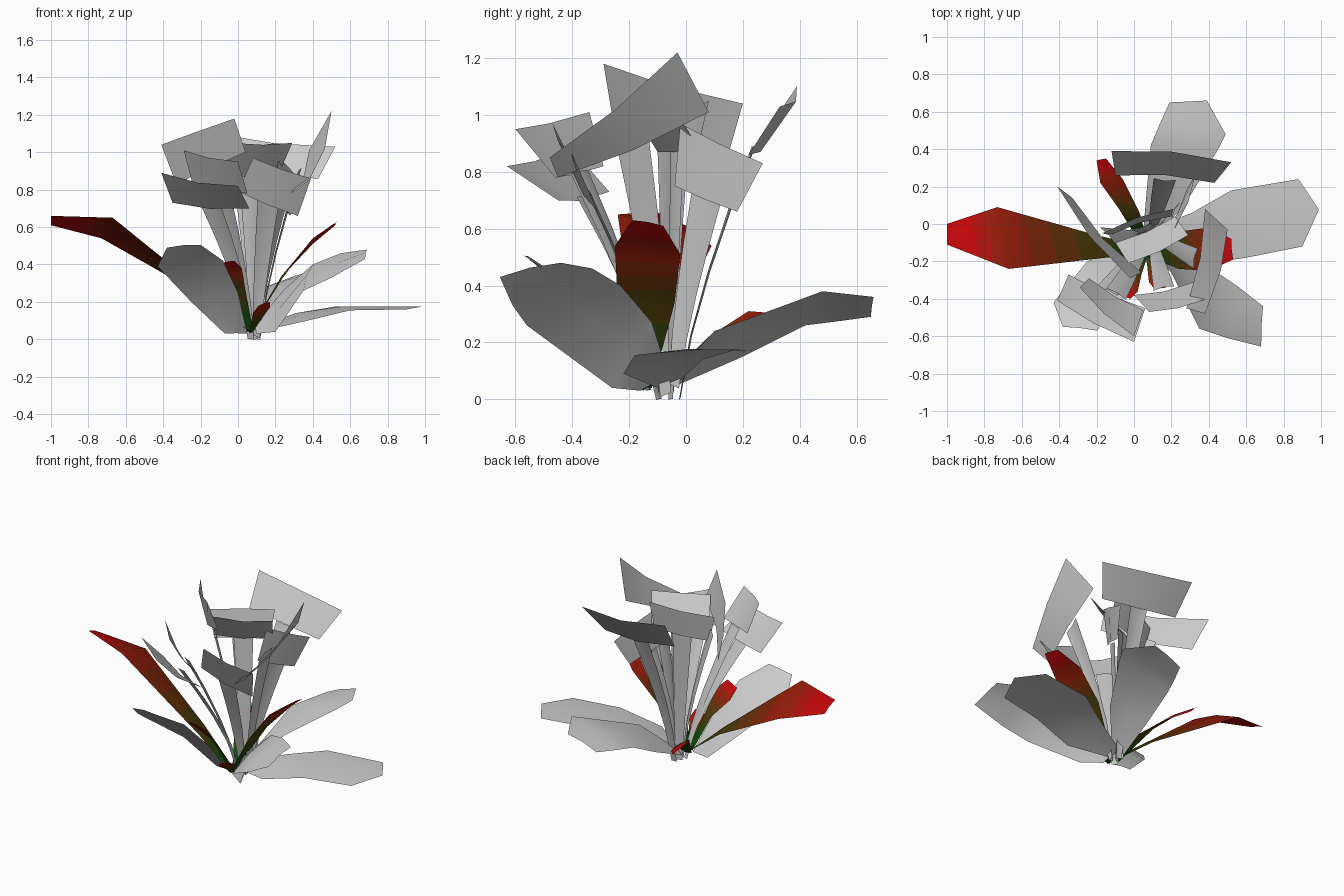
import bpy
from mathutils import Vector as V

if "Cube" in bpy.data.objects:
    bpy.data.objects.remove(bpy.data.objects["Cube"])


# green to red colour ramp for the red leaves
RAMP = []
for i in range(8):
    t = i / 7
    m = bpy.data.materials.new("leaf_tone_%d" % i)
    m.diffuse_color = (0.005 + 0.55 * t ** 1.7, 0.07 * (1 - t) ** 1.5 + 0.002, 0.003, 1)
    m.use_nodes = True
    m.node_tree.nodes["Principled BSDF"].inputs["Base Color"].default_value = m.diffuse_color
    RAMP.append(m)


def strip(rows, fold, tip=0.0):
    """Folded strip: each row is a left/right edge pair plus a raised midrib."""
    rows = [(V(a), V(b)) for a, b in rows]
    centres = [(a + b) / 2 for a, b in rows]
    verts, faces = [], []
    for i, (a, b) in enumerate(rows):
        along = centres[min(i + 1, len(rows) - 1)] - centres[max(i - 1, 0)]
        n = (b - a).cross(along).normalized()
        if n.z < 0:
            n = -n
        mid = centres[i] + n * fold * (b - a).length
        if i == len(rows) - 1:
            mid += along.normalized() * tip
        verts += [a, mid, b]
    for i in range(len(rows) - 1):
        for j in (0, 1):
            k = 3 * i + j
            faces.append((k, k + 1, k + 4, k + 3))
    return verts, faces


def make_object(name, parts, ramp=False):
    verts, faces = [], []
    for v, f in parts:
        off = len(verts)
        verts += v
        faces += [tuple(i + off for i in q) for q in f]
    me = bpy.data.meshes.new(name)
    me.from_pydata(verts, [], faces)
    ob = bpy.data.objects.new(name, me)
    bpy.context.collection.objects.link(ob)
    me.shade_smooth()
    if ramp:
        for m in RAMP:
            me.materials.append(m)
        steps = len(faces) // 2
        for p in me.polygons:
            p.material_index = min(7, int(8 * (p.index // 2) / (steps - 1)))
    return ob


def refine(rows, n=4):
    """Subdivide rows so the colour ramp is gradual."""
    out = []
    for (a, b), (c, d) in zip(rows, rows[1:]):
        for k in range(n):
            t = k / n
            out.append((V(a).lerp(V(c), t), V(b).lerp(V(d), t)))
    return out + [rows[-1]]


# broad grey leaves
make_object("right_leaf", [strip([
    ((.08, -.03, .06), (.10, -.10, .04)), ((.31, .06, .14), (.33, -.22, .09)),
    ((.52, .18, .175), (.60, -.18, .155)), ((.88, .24, .17), (.90, -.12, .16))], .03, .10)])
make_object("back_leaf", [strip([
    ((.05, -.03, .05), (.12, -.06, .07)), ((.07, .20, .15), (.27, .10, .24)),
    ((.09, .42, .26), (.45, .40, .35)), ((.14, .54, .275), (.49, .48, .38)),
    ((.19, .65, .29), (.39, .66, .36))], .04)])
make_object("front_right_leaf", [strip([
    ((.10, -.16, .03), (.09, -.06, .08)), ((.20, -.26, .04), (.25, -.12, .27)),
    ((.35, -.56, .26), (.40, -.23, .40)), ((.50, -.61, .33), (.55, -.33, .46)),
    ((.68, -.655, .43), (.69, -.44, .48))], .04)])
make_object("front_left_leaf", [strip([
    ((-.07, -.12, .03), (.05, -.14, .03)), ((-.25, -.20, .20), (.00, -.30, .25)),
    ((-.43, -.42, .39), (-.08, -.44, .42)), ((-.38, -.55, .49), (-.20, -.57, .505))], .04)])

# red leaves fading to green at the base
make_object("left_red_leaf", [strip(refine([
    ((.06, -.12, .04), (.06, -.17, .04)), ((-.20, -.06, .24), (-.15, -.18, .23)),
    ((-.73, .09, .54), (-.67, -.24, .65)), ((-1, 0, .61), (-1, -.11, .66))]), .05)], True)
make_object("right_red_leaf", [strip(refine([
    ((.06, -.12, .04), (.06, -.17, .04)), ((.24, -.04, .34), (.24, -.24, .33)),
    ((.40, -.02, .51), (.40, -.25, .54)), ((.52, -.08, .61), (.53, -.19, .63))]), .04)], True)
make_object("back_red_leaf", [strip(refine([
    ((.03, -.10, .04), (.07, -.09, .04)), ((-.08, .08, .22), (.03, .06, .15)),
    ((-.18, .22, .31), (-.06, .24, .21)), ((-.20, .34, .30), (-.15, .35, .25))]), .05)], True)
make_object("front_red_leaf", [strip(refine([
    ((.05, -.14, .04), (.08, -.15, .05)), ((-.03, -.22, .25), (.04, -.27, .26)),
    ((-.11, -.30, .35), (.02, -.36, .38)), ((-.11, -.37, .40), (-.02, -.40, .42))]), .05)], True)
make_object("small_red_leaf", [strip(refine([
    ((.06, -.15, .03), (.08, -.14, .04)), ((.07, -.22, .09), (.12, -.20, .10)),
    ((.08, -.31, .14), (.17, -.28, .17)), ((.11, -.35, .18), (.17, -.34, .20))]), .05)], True)

# upright petals: bowed tapering stalk and a wide folded head
# head corners: top left, top right, bottom right, bottom left
PETALS = {
    "back": [(-.12, .39, 1.10), (.52, .33, 1.03), (.43, .22, .86), (-.10, .26, .91)],
    "right": [(.50, -.03, 1.22), (.38, -.48, .85), (.28, -.45, .78), (.38, .08, 1.01)],
    "left": [(-.41, .20, 1.04), (-.02, -.29, 1.18), (.04, -.26, 1.00), (-.33, .14, .83)],
    "front_left": [(-.41, -.41, .89), (.00, -.63, .82), (.06, -.45, .70), (-.35, -.27, .73)],
    "front_left_upper": [(-.29, -.34, 1.01), (.00, -.60, .95), (.05, -.46, .78), (-.24, -.29, .82)],
    "front_right": [(.08, -.47, .97), (.39, -.40, .86), (.32, -.31, .66), (.00, -.38, .79)],
    "middle": [(-.17, -.05, 1.00), (.21, .08, 1.05), (.20, .04, .87), (-.13, -.06, .83)],
    "middle_right": [(.22, -.02, .97), (.33, .27, .83), (.28, .18, .66), (.17, -.04, .75)],
    "middle_front": [(-.03, -.21, 1.05), (.29, -.06, 1.05), (.22, .04, .89), (-.10, -.10, .87)],
}
for i, (name, corners) in enumerate(PETALS.items()):
    tl, tr, br, bl = map(V, corners)
    neck = (bl + br) / 2
    across = (br - bl).normalized()
    base = V((.08, -.05, .015 * (i % 4))) + V((neck.x, neck.y, 0)) * .12
    stalk = []
    for k in range(5):
        t = k / 4
        s = t ** 1.35
        c = V((base.x + (neck.x - base.x) * s, base.y + (neck.y - base.y) * s,
               base.z + (neck.z - base.z) * t))
        w = across * (.02 + .04 * t)
        stalk.append((c - w, c + w))
    make_object(name + "_petal", [strip(stalk, .08), strip([(bl, br), (tl, tr)], -.05)])
